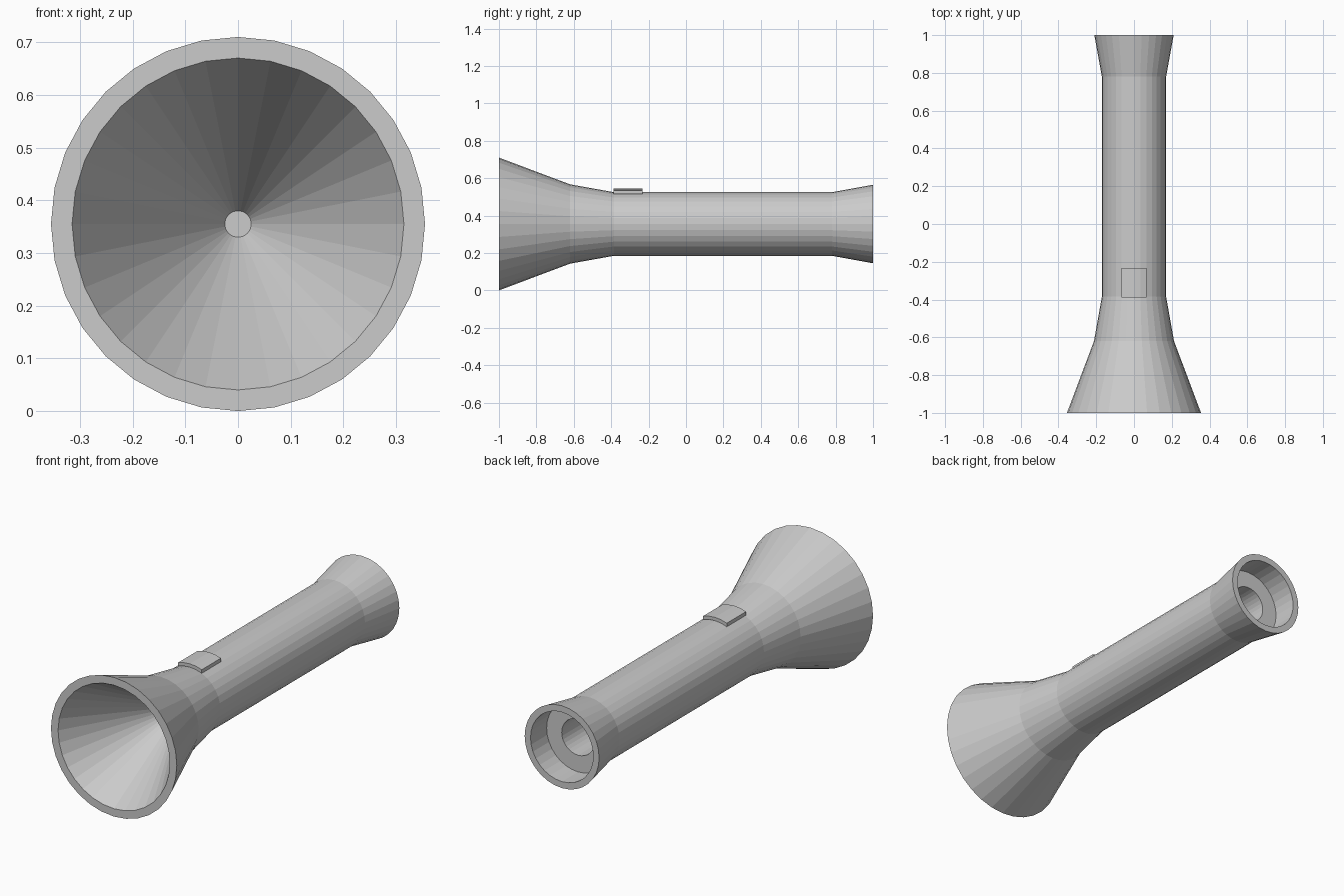
import bpy, bmesh
from math import sin, cos, tau, sqrt

if "Cube" in bpy.data.objects:
    bpy.data.objects.remove(bpy.data.objects["Cube"])

SIDES = 32
CZ = 0.355  # height of the long axis


def finish(name, bm):
    bmesh.ops.recalc_face_normals(bm, faces=bm.faces)
    mesh = bpy.data.meshes.new(name)
    bm.to_mesh(mesh)
    bm.free()
    obj = bpy.data.objects.new(name, mesh)
    bpy.context.collection.objects.link(obj)
    return obj


def lathe_y(name, profile):
    """Revolve (y, radius) points about the long axis and cap both ends."""
    bm = bmesh.new()
    rings = [[bm.verts.new((r * sin(tau * i / SIDES), y, CZ + r * cos(tau * i / SIDES)))
              for i in range(SIDES)] for y, r in profile]
    for a, b in zip(rings, rings[1:]):
        for i in range(SIDES):
            j = (i + 1) % SIDES
            bm.faces.new((a[i], a[j], b[j], b[i]))
    bm.faces.new(rings[0])
    bm.faces.new(rings[-1])
    return finish(name, bm)


# Body: reflector cone, flared head, barrel, tail and stepped battery recess
lathe_y("torch_body", [
    (-0.50, 0.025), (-1.0, 0.315),
    (-1.0, 0.355), (-0.62, 0.212), (-0.385, 0.17),
    (0.78, 0.17), (1.0, 0.21),
    (1.0, 0.177), (0.87, 0.177), (0.87, 0.092), (0.0, 0.092),
])

# Switch: a thin curved plate that follows the barrel
W, Y0, Y1 = 0.067, -0.388, -0.233
bm = bmesh.new()
sections = []
for k in range(5):
    x = W * (k - 2) / 2
    top = CZ + sqrt(0.19 ** 2 - x * x)
    low = CZ + sqrt(0.173 ** 2 - x * x)
    sections.append([bm.verts.new((x, y, z)) for y, z in
                     ((Y0, low), (Y1, low), (Y1, top), (Y0, top))])
for a, b in zip(sections, sections[1:]):
    for i in range(4):
        j = (i + 1) % 4
        bm.faces.new((a[i], a[j], b[j], b[i]))
bm.faces.new(sections[0])
bm.faces.new(sections[-1])
finish("switch", bm)
